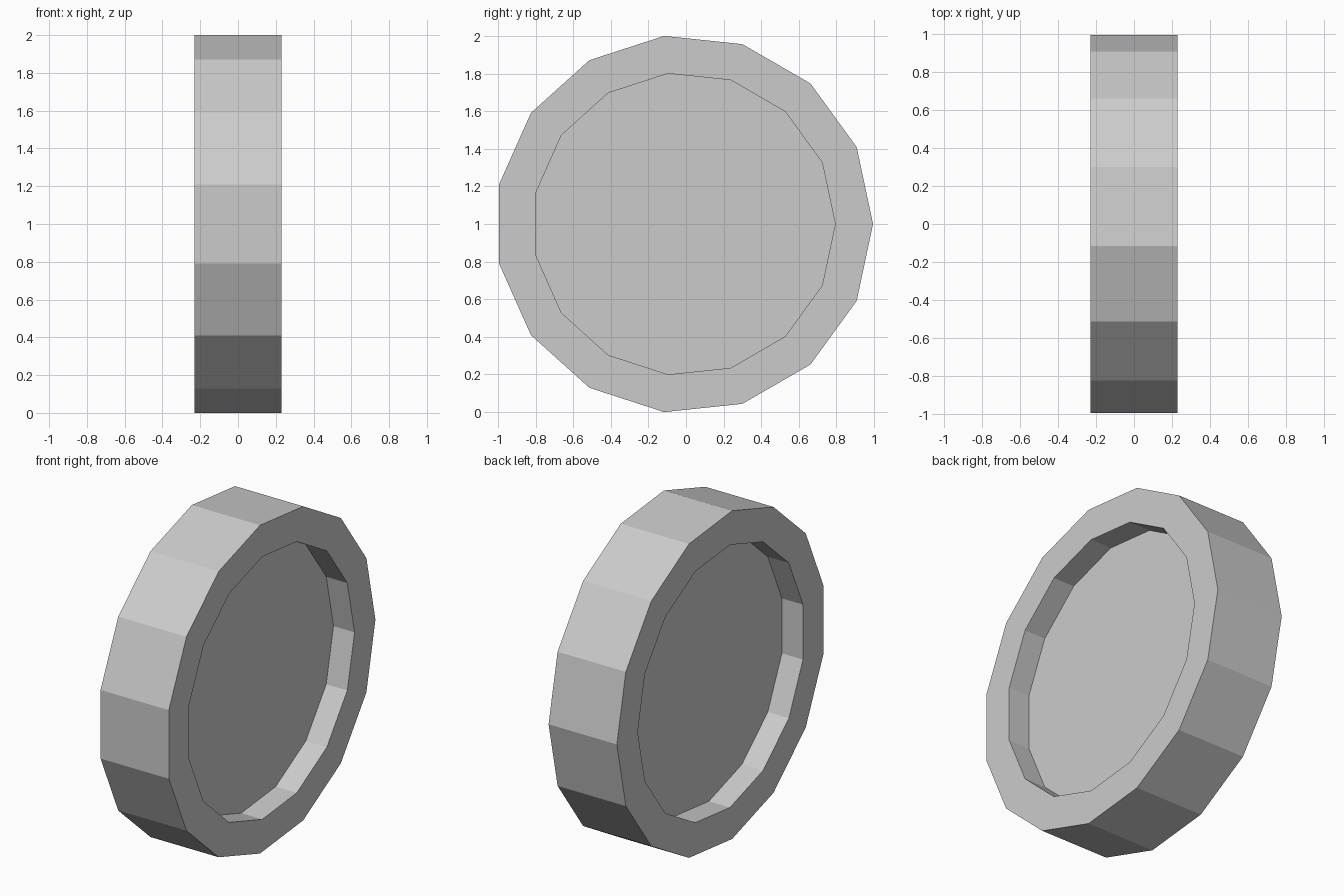
import bpy, bmesh
from math import cos, sin, tau

if "Cube" in bpy.data.objects:
    bpy.data.objects.remove(bpy.data.objects["Cube"])

SIDES = 15
R_OUT, R_IN = 1.0055, 0.8045   # rim and recess radii
HALF_W, HALF_WEB = 0.23, 0.088  # half width of rim and of the central disc
CY, CZ = -0.011, 1.0            # wheel axis

bm = bmesh.new()


def ring(x, r):
    return [bm.verts.new((x, CY + r * cos(tau * i / SIDES), CZ + r * sin(tau * i / SIDES)))
            for i in range(SIDES)]


# Profile from one recess floor, over the tread, to the other recess floor
profile = [(-HALF_WEB, R_IN), (-HALF_W, R_IN), (-HALF_W, R_OUT),
           (HALF_W, R_OUT), (HALF_W, R_IN), (HALF_WEB, R_IN)]
rings = [ring(x, r) for x, r in profile]
for a, b in zip(rings, rings[1:]):
    for i in range(SIDES):
        j = (i + 1) % SIDES
        bm.faces.new((a[i], a[j], b[j], b[i]))

# Recess floors
bm.faces.new(rings[0])
bm.faces.new(rings[-1])
bmesh.ops.recalc_face_normals(bm, faces=bm.faces[:])

mesh = bpy.data.meshes.new("wheel")
bm.to_mesh(mesh)
bm.free()
bpy.context.collection.objects.link(bpy.data.objects.new("wheel", mesh))
